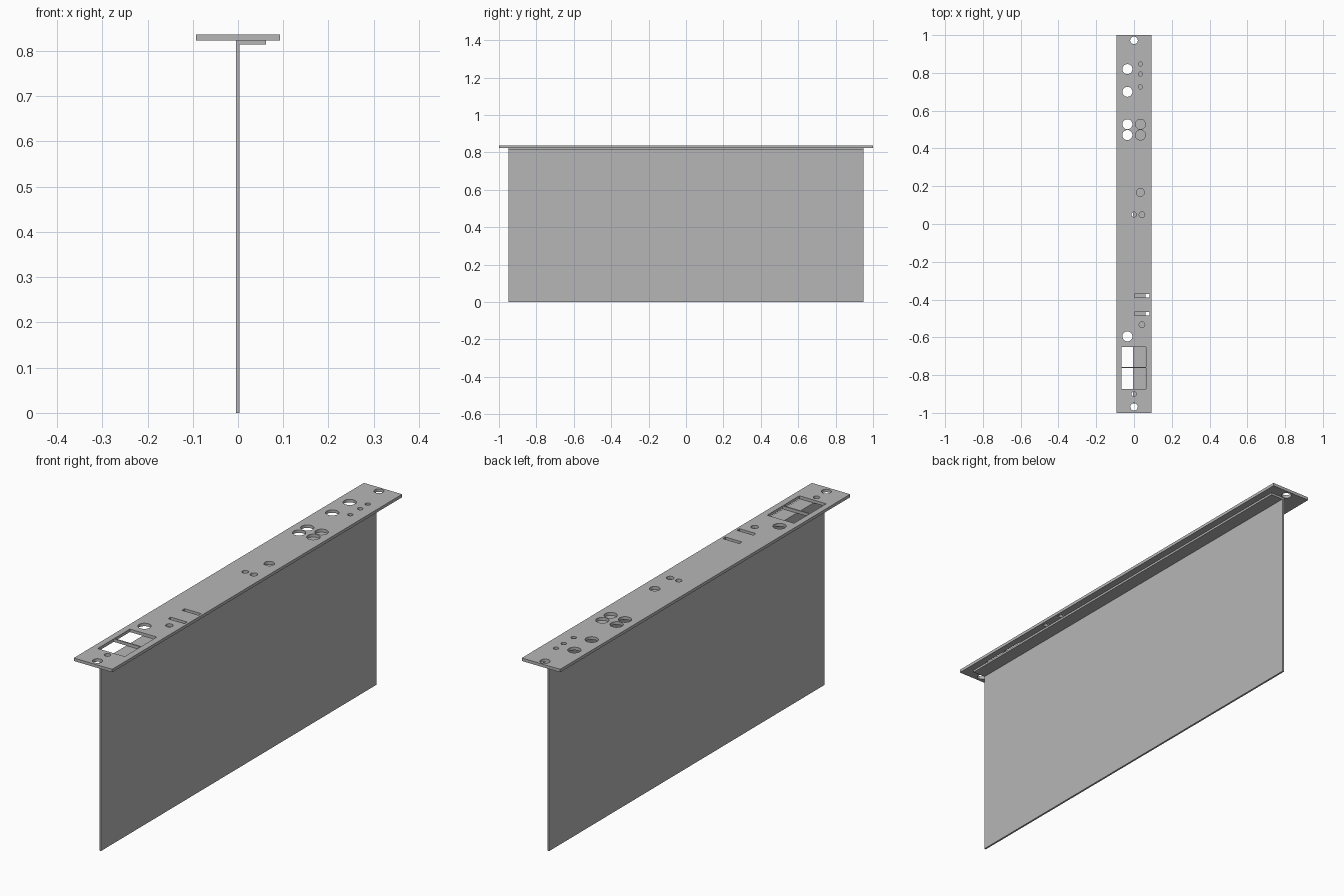
import bpy, bmesh
from mathutils import Matrix, Vector

cube = bpy.data.objects.get("Cube")
if cube:
    bpy.data.objects.remove(cube, do_unlink=True)

# Single grey finish
grey = bpy.data.materials.new("plain_grey")
grey.use_nodes = True
colour = (0.47, 0.47, 0.47, 1)
grey.diffuse_color = colour
grey.node_tree.nodes["Principled BSDF"].inputs["Base Color"].default_value = colour

BOARD_TOP, PANEL_TOP = 0.823, 0.836
PANEL_HALF = 0.0925


def add_box(bm, x, y, z):
    """Add a box from three (low, high) ranges."""
    size = Vector([r[1] - r[0] for r in (x, y, z)])
    mid = Vector([(r[0] + r[1]) / 2 for r in (x, y, z)])
    bmesh.ops.create_cube(bm, size=1, matrix=Matrix.Translation(mid) @ Matrix.Diagonal(size).to_4x4())


def finish(name, bm):
    mesh = bpy.data.meshes.new(name)
    bm.to_mesh(mesh)
    bm.free()
    mesh.materials.append(grey)
    obj = bpy.data.objects.new(name, mesh)
    bpy.context.collection.objects.link(obj)
    return obj


def box(name, x, y, z):
    bm = bmesh.new()
    add_box(bm, x, y, z)
    return finish(name, bm)


# Upright circuit board and the thin strip under the panel
box("upright_board", (-0.0045, 0.0035), (-0.95, 0.95), (0, BOARD_TOP))
box("backing_strip", (0.0035, 0.0615), (-0.95, 0.95), (0.814, BOARD_TOP))
panel = box("top_panel", (-PANEL_HALF, PANEL_HALF), (-1, 1), (BOARD_TOP, PANEL_TOP))

# Round holes grouped by radius: (x, y) centres
L, R = -0.035, 0.034
holes = {
    0.020: [(0, 0.972), (0, -0.968)],
    0.0265: [(L, 0.82), (L, 0.70), (L, 0.528), (L, 0.471), (R, 0.528), (R, 0.471), (L, -0.595)],
    0.011: [(R, 0.847), (R, 0.794), (R, 0.726)],
    0.021: [(R, 0.167)],
    0.013: [(0, 0.05), (0, -0.90)],
    0.015: [(0.042, 0.049), (0.042, -0.533)],
}
cut = bmesh.new()
middle = (BOARD_TOP + PANEL_TOP) / 2
for radius, centres in holes.items():
    for x, y in centres:
        bmesh.ops.create_cone(cut, cap_ends=True, segments=40, radius1=radius, radius2=radius,
                              depth=0.05, matrix=Matrix.Translation((x, y, middle)))

# Narrow slots and the pair of square windows
through = (middle - 0.025, middle + 0.025)
for y in (-0.38, -0.476):
    add_box(cut, (0.002, 0.082), (y - 0.009, y + 0.009), through)
for y in ((-0.757, -0.651), (-0.873, -0.763)):
    add_box(cut, (-0.066, 0.064), y, through)
cutter = finish("panel_cutter", cut)
cutter.hide_render = True

# Cut the openings, then drop the helper
mod = panel.modifiers.new("openings", "BOOLEAN")
mod.operation = "DIFFERENCE"
mod.solver = "EXACT"
mod.object = cutter
bpy.context.view_layer.objects.active = panel
panel.select_set(True)
bpy.ops.object.modifier_apply(modifier=mod.name)
bpy.data.objects.remove(cutter, do_unlink=True)
bpy.ops.object.shade_smooth_by_angle()
